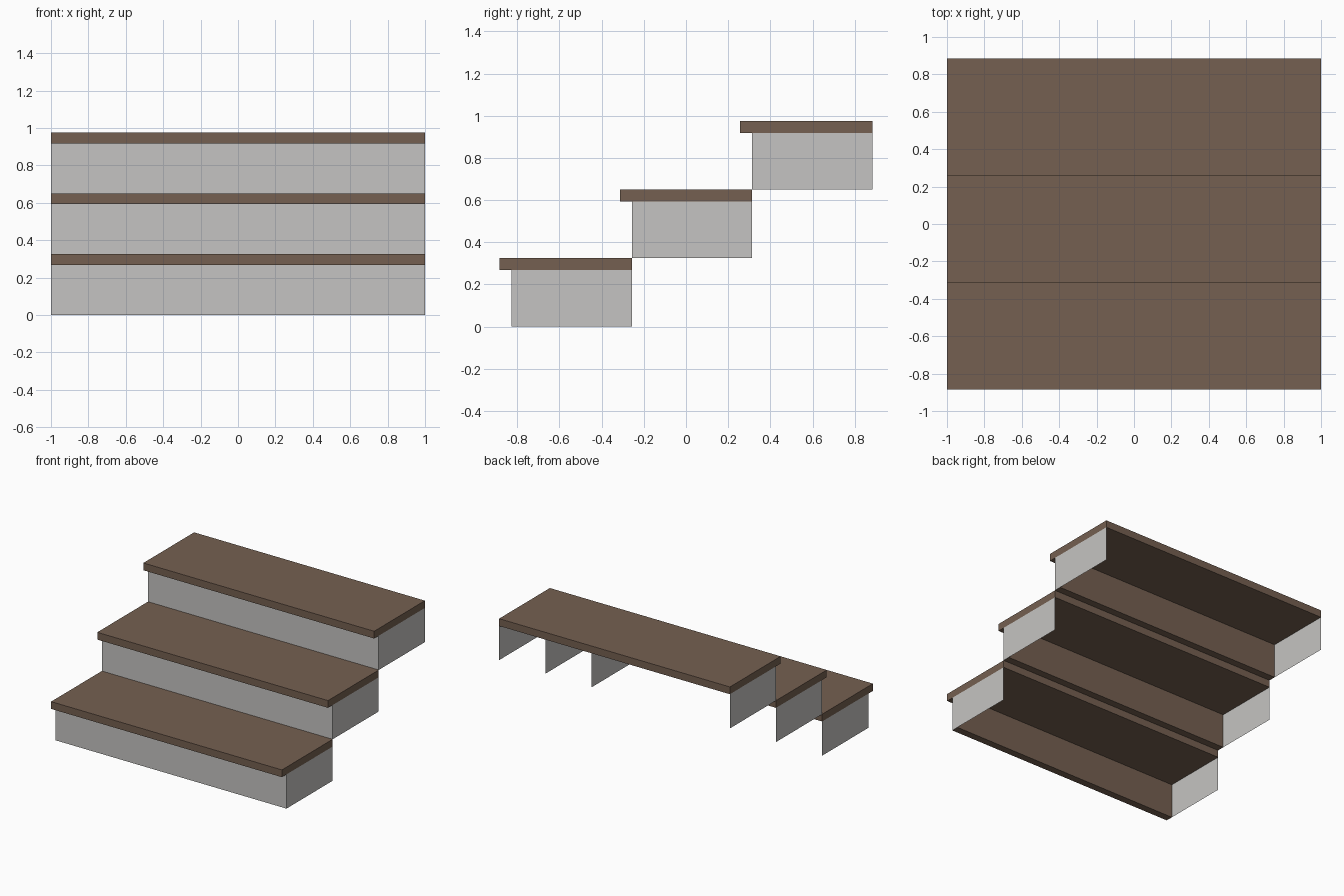
import bpy
import bmesh

if "Cube" in bpy.data.objects:
    bpy.data.objects.remove(bpy.data.objects["Cube"])

RISE, RUN, THICK, HALF_W = 0.325, 0.571, 0.057, 1.0
FRONT = -0.885


def material(name, rgb):
    m = bpy.data.materials.new(name)
    m.diffuse_color = (*rgb, 1.0)
    m.use_nodes = True
    m.node_tree.nodes["Principled BSDF"].inputs["Base Color"].default_value = m.diffuse_color
    return m


wood = material("brown wood", (0.178, 0.117, 0.082))
paint = material("pale grey paint", (0.558, 0.552, 0.539))


def finish(name, bm, mats):
    me = bpy.data.meshes.new(name)
    bm.to_mesh(me)
    bm.free()
    for m in mats:
        me.materials.append(m)
    ob = bpy.data.objects.new(name, me)
    bpy.context.collection.objects.link(ob)
    return ob


def box(name, y0, y1, z0, z1, mats, rule=None):
    bm = bmesh.new()
    bmesh.ops.create_cube(bm, size=1.0)
    for v in bm.verts:
        v.co.x *= 2 * HALF_W
        v.co.y = y0 if v.co.y < 0 else y1
        v.co.z = z0 if v.co.z < 0 else z1
    bm.normal_update()
    if rule:
        for f in bm.faces:
            f.material_index = rule(f.normal)
    return finish(name, bm, mats)


def side_sheet(name, x, y0, y1, z0, z1):
    bm = bmesh.new()
    pts = [(x, y0, z0), (x, y1, z0), (x, y1, z1), (x, y0, z1)]
    if x < 0:
        pts.reverse()
    bm.faces.new([bm.verts.new(p) for p in pts])
    return finish(name, bm, [paint])


for i in range(3):
    n = i + 1
    y, z = FRONT + i * RUN, i * RISE
    back = y + THICK + RUN
    under = z + RISE - THICK
    # Tread board overhanging the riser
    box(f"tread_{n}", y, back, under, z + RISE, [wood])
    # Riser board: painted on its front and ends, bare wood behind and below
    box(f"riser_{n}", y + THICK, y + 2 * THICK, z, under, [wood, paint],
        lambda d: 1 if d.y < -0.5 or abs(d.x) > 0.5 else 0)
    # Thin painted side panels behind the riser
    for label, x in (("left", -HALF_W), ("right", HALF_W)):
        side_sheet(f"{label}_side_panel_{n}", x, y + 2 * THICK, back, z, under)
